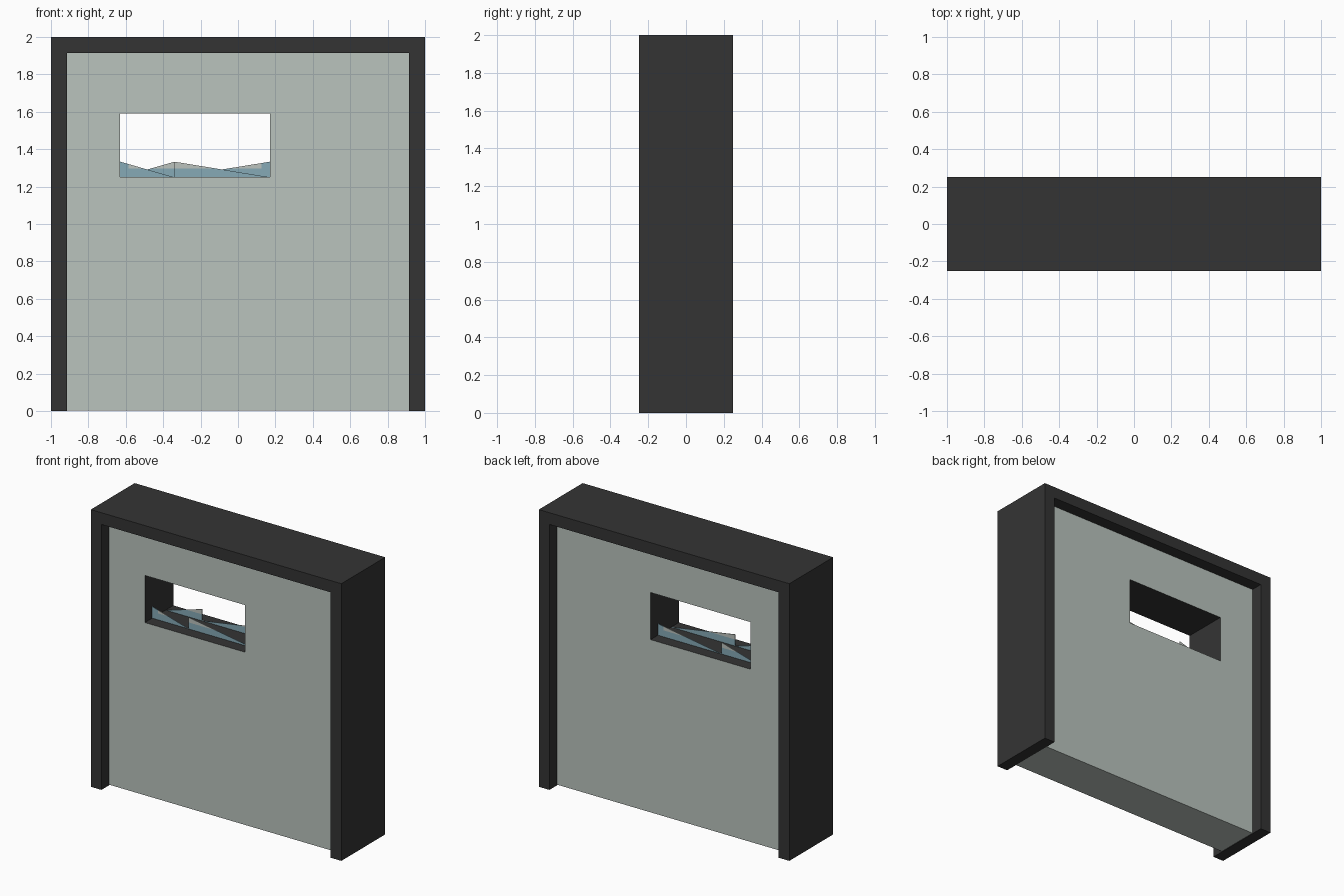
import bpy, bmesh

if "Cube" in bpy.data.objects:
    bpy.data.objects.remove(bpy.data.objects["Cube"])


def material(name, rgb):
    m = bpy.data.materials.new(name)
    m.diffuse_color = (*rgb, 1)
    m.use_nodes = True
    m.node_tree.nodes["Principled BSDF"].inputs["Base Color"].default_value = m.diffuse_color
    return m


DARK = material("charcoal", (0.034, 0.034, 0.034))
WALL = material("grey green", (0.49, 0.546, 0.509))
GLASS = material("blue glass", (0.238, 0.402, 0.468))
PALE = material("pale glass", (0.50, 0.54, 0.51))


def finish(bm, name, mats):
    me = bpy.data.meshes.new(name)
    bm.to_mesh(me)
    bm.free()
    for m in mats:
        me.materials.append(m)
    ob = bpy.data.objects.new(name, me)
    bpy.context.collection.objects.link(ob)
    return ob


# Portal frame: an upside-down U profile extruded through the depth
W, H, D, T = 1.0, 2.0, 0.25, 0.085
profile = [(-W, 0), (-W, H), (W, H), (W, 0), (W - T, 0),
           (W - T, H - T), (T - W, H - T), (T - W, 0)]
bm = bmesh.new()
face = bm.faces.new([bm.verts.new((x, -D, z)) for x, z in profile])
ext = bmesh.ops.extrude_face_region(bm, geom=[face], use_keep_orig=True)
moved = [v for v in ext["geom"] if isinstance(v, bmesh.types.BMVert)]
bmesh.ops.translate(bm, verts=moved, vec=(0, 2 * D, 0))
bmesh.ops.recalc_face_normals(bm, faces=bm.faces)
finish(bm, "frame", [DARK])

# Recessed wall panel with a rectangular window opening and dark reveals
P = 0.162
X0, X1, Z0, Z1 = -0.63, 0.17, 1.25, 1.59
B = 0.004
outer = [(T - W, B), (W - T, B), (W - T, H - T), (T - W, H - T)]
inner = [(X0, Z0), (X1, Z0), (X1, Z1), (X0, Z1)]
bm = bmesh.new()
of, ob_, nf, nb = [[bm.verts.new((x, y, z)) for x, z in ring]
                   for ring in (outer, inner) for y in (-P, P)]
for i in range(4):
    j = (i + 1) % 4
    bm.faces.new((of[i], of[j], nf[j], nf[i]))
    bm.faces.new((ob_[j], ob_[i], nb[i], nb[j]))
    bm.faces.new((of[j], of[i], ob_[i], ob_[j]))
    reveal = bm.faces.new((nf[i], nf[j], nb[j], nb[i]))
    reveal.material_index = 1
bmesh.ops.recalc_face_normals(bm, faces=bm.faces)
finish(bm, "wall_panel", [WALL, DARK])


# Broken glass: two triangular shards on each side of the opening
def shard(name, high_x, low_x, y):
    bm = bmesh.new()
    pts = [(high_x, Z0), (low_x, Z0), (high_x, Z0 + 0.083)]
    bm.faces.new([bm.verts.new((x, y, z)) for x, z in pts])
    # cut along the border between blue rim and pale centre
    for co, no in (((0, 0, 1.297), (0, 0, 1)), ((X0 + 0.045, 0, 0), (1, 0, 0)),
                   ((X1 - 0.045, 0, 0), (1, 0, 0))):
        bmesh.ops.bisect_plane(bm, geom=bm.verts[:] + bm.edges[:] + bm.faces[:],
                               plane_co=co, plane_no=no)
    bm.normal_update()
    for f in bm.faces:
        if f.normal.y * y < 0:
            f.normal_flip()
        c = f.calc_center_median()
        f.material_index = int(c.z > 1.297 and X0 + 0.045 < c.x < X1 - 0.045)
    ob = finish(bm, name, [GLASS, PALE])
    solid = ob.modifiers.new("thickness", "SOLIDIFY")
    solid.thickness = 0.004


MID, G = -0.34, 0.078
shard("front_shard_left", X0, MID, -G)
shard("front_shard_right", MID, X1, -G)
shard("back_shard_left", MID, X0, G)
shard("back_shard_right", X1, MID, G)
